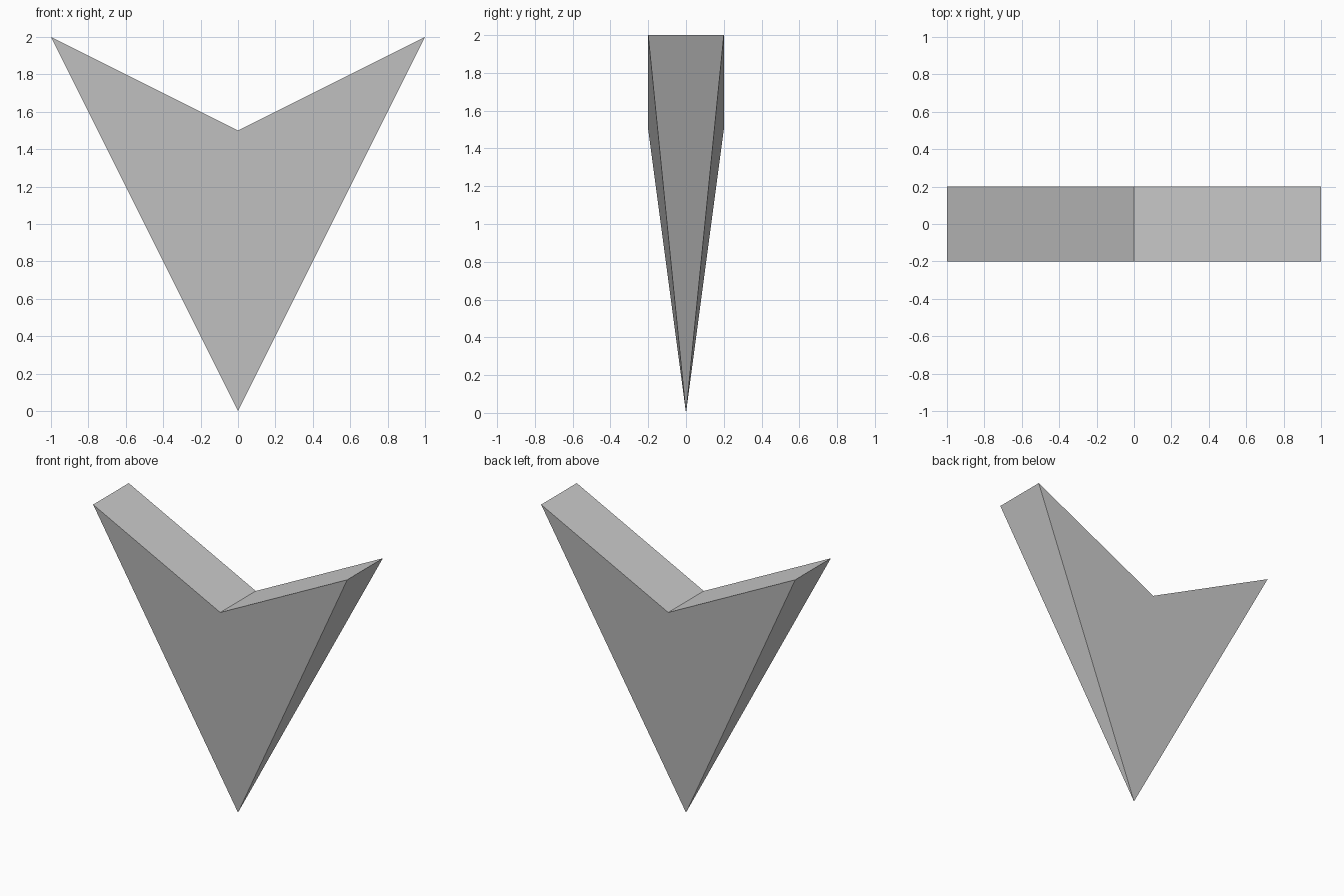
import bpy
import bmesh

cube = bpy.data.objects.get("Cube")
if cube:
    bpy.data.objects.remove(cube, do_unlink=True)

# Single light grey
grey = bpy.data.materials.new("light_grey")
grey.use_nodes = True
colour = (0.6, 0.6, 0.6, 1)
grey.diffuse_color = colour
grey.node_tree.nodes["Principled BSDF"].inputs["Base Color"].default_value = colour

# Notched arrowhead: one V-shaped ridge per side, tapering to a shared point
bm = bmesh.new()
point = bm.verts.new((0, 0, 0))
ridge = [(-1, 2), (0, 1.5), (1, 2)]
front, back = ([bm.verts.new((x, y, z)) for x, z in ridge] for y in (-0.2, 0.2))

# Broad front and back faces, and the narrow outer flanks
bm.faces.new((point, *reversed(front)))
bm.faces.new((point, *back))
for i in (0, 2):
    bm.faces.new((point, front[i], back[i]))

# Two slopes of the notch
for i in (0, 1):
    bm.faces.new((front[i], front[i + 1], back[i + 1], back[i]))

bmesh.ops.recalc_face_normals(bm, faces=bm.faces)
mesh = bpy.data.meshes.new("arrowhead")
bm.to_mesh(mesh)
bm.free()
mesh.materials.append(grey)
bpy.context.collection.objects.link(bpy.data.objects.new("arrowhead", mesh))
